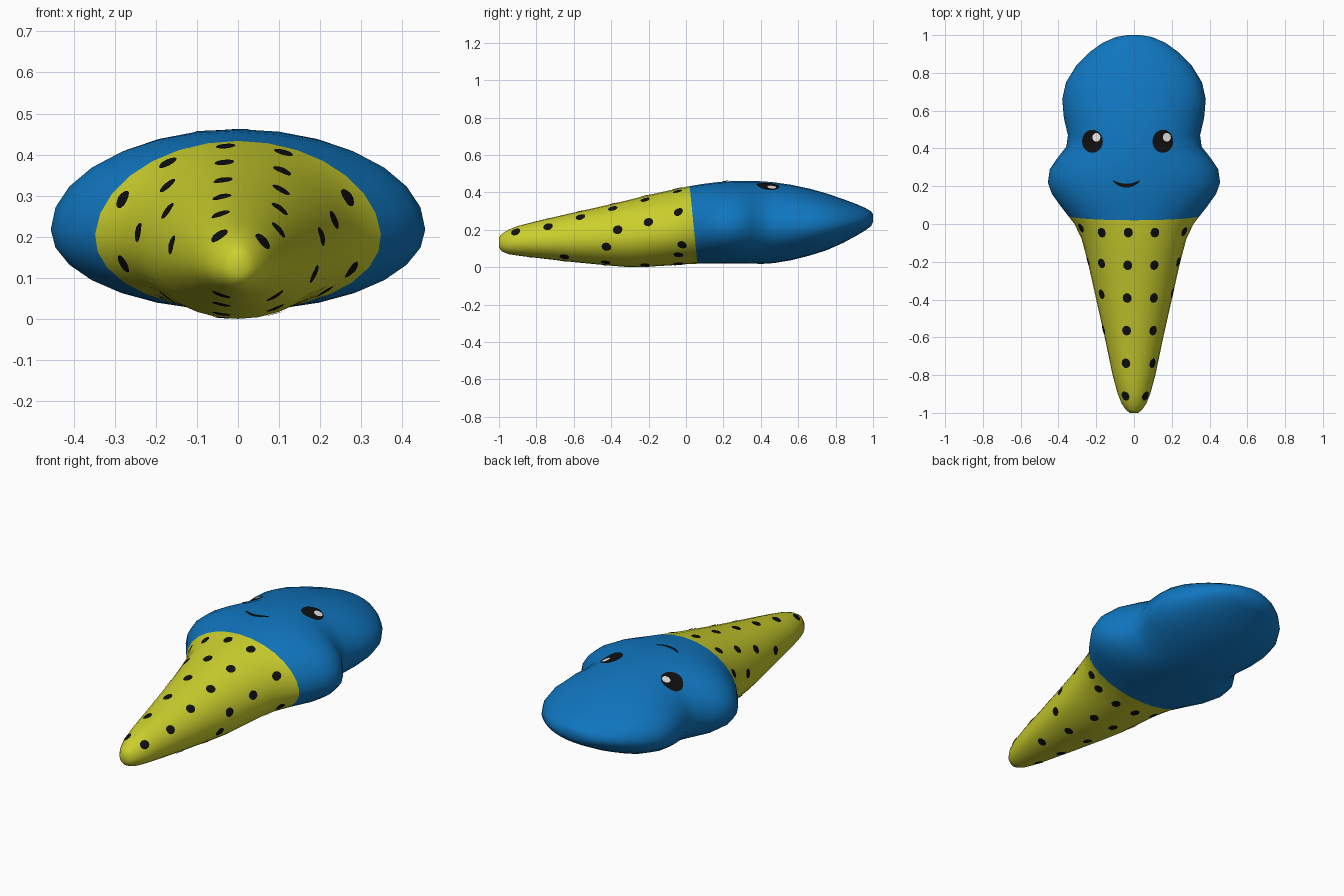
import bpy, bmesh, math
from mathutils import Vector
from mathutils.bvhtree import BVHTree

if "Cube" in bpy.data.objects:
    bpy.data.objects.remove(bpy.data.objects["Cube"])


def material(name, rgb):
    m = bpy.data.materials.new(name)
    m.diffuse_color = (*rgb, 1)
    m.use_nodes = True
    m.node_tree.nodes["Principled BSDF"].inputs["Base Color"].default_value = m.diffuse_color
    return m


BLUE = material("ice blue", (0.005, 0.18, 0.52))
YELLOW = material("cone yellow", (0.60, 0.63, 0.026))
BLACK = material("black", (0.005, 0.005, 0.005))
WHITE = material("white", (0.85, 0.85, 0.85))


def finish(bm, name, mats):
    me = bpy.data.meshes.new(name)
    for f in bm.faces:
        f.smooth = True
    bm.to_mesh(me)
    bm.free()
    for m in mats:
        me.materials.append(m)
    ob = bpy.data.objects.new(name, me)
    bpy.context.collection.objects.link(ob)
    return ob


# Body: oval rings lofted along y -> (y, half width, top z, bottom z)
RINGS = [
    (-1.0, 0.022, 0.160, 0.105), (-0.985, 0.042, 0.178, 0.085),
    (-0.95, 0.066, 0.200, 0.070), (-0.90, 0.086, 0.220, 0.062),
    (-0.80, 0.113, 0.246, 0.050), (-0.60, 0.155, 0.292, 0.027),
    (-0.40, 0.200, 0.337, 0.008), (-0.30, 0.222, 0.361, 0.0),
    (-0.20, 0.245, 0.386, 0.003), (-0.08, 0.277, 0.413, 0.010),
    (0.0, 0.315, 0.430, 0.016), (0.09, 0.385, 0.445, 0.020),
    (0.16, 0.435, 0.454, 0.020), (0.22, 0.456, 0.459, 0.020),
    (0.29, 0.446, 0.462, 0.020), (0.35, 0.405, 0.462, 0.019),
    (0.41, 0.358, 0.459, 0.018), (0.47, 0.350, 0.454, 0.022),
    (0.56, 0.371, 0.441, 0.037), (0.66, 0.380, 0.420, 0.062),
    (0.75, 0.360, 0.395, 0.090), (0.84, 0.305, 0.364, 0.130),
    (0.91, 0.235, 0.338, 0.168), (0.96, 0.165, 0.316, 0.198),
    (0.99, 0.095, 0.298, 0.220), (1.0, 0.035, 0.282, 0.243)]
SEG = 28

bm = bmesh.new()
loops = []
for y, hw, top, bot in RINGS:
    mid = bot + 0.45 * (top - bot)
    ring = []
    for i in range(SEG):
        a = 2 * math.pi * i / SEG
        s = math.sin(a)
        ring.append(bm.verts.new((hw * math.cos(a), y,
                                  mid + s * ((top - mid) if s > 0 else (mid - bot)))))
    loops.append(ring)
for r0, r1 in zip(loops, loops[1:]):
    for i in range(SEG):
        j = (i + 1) % SEG
        bm.faces.new((r0[i], r0[j], r1[j], r1[i]))
bm.faces.new(loops[0])
bm.faces.new(loops[-1][::-1])
# Slanted colour edge between cone and scoop
edge_point, edge_normal = Vector((0, 0.02, 0.43)), Vector((0, 1, 0.1))
bmesh.ops.bisect_plane(bm, geom=bm.verts[:] + bm.edges[:] + bm.faces[:],
                       plane_co=edge_point, plane_no=edge_normal)
bmesh.ops.recalc_face_normals(bm, faces=bm.faces[:])
for f in bm.faces:
    d = (f.calc_center_median() - edge_point).dot(edge_normal)
    f.material_index = 0 if d > 0 else 1
tree = BVHTree.FromBMesh(bm)
finish(bm, "scoop_and_cone", [BLUE, YELLOW])


def disc(bm, origin, direction, rx, ry, lift, flat=False, rings=2, seg=12):
    """Thin oval laid on the body where the ray hits it."""
    d = Vector(direction)
    hit, n, _, _ = tree.ray_cast(Vector(origin), d)
    if hit is None:
        return
    if flat:
        n = -d
    v = (Vector((0, 1, 0)) - n * n.y).normalized()
    u = v.cross(n)

    def put(x, y):
        p = hit + u * x + v * y
        q = tree.ray_cast(p + n * 0.1, -n)[0] or p
        return bm.verts.new(q + n * lift)
    centre, prev = put(0, 0), None
    for k in range(1, rings + 1):
        cur = [put(rx * k / rings * math.cos(2 * math.pi * i / seg),
                   ry * k / rings * math.sin(2 * math.pi * i / seg)) for i in range(seg)]
        for i in range(seg):
            j = (i + 1) % seg
            if prev:
                bm.faces.new((prev[i], cur[i], cur[j], prev[j]))
            else:
                bm.faces.new((centre, cur[i], cur[j]))
        prev = cur


# Eyes with highlights
DOWN = (0, 0, -1)
for side, x in (("left", -0.22), ("right", 0.153)):
    bm = bmesh.new()
    disc(bm, (x, 0.438, 2), DOWN, 0.055, 0.061, 0.004, True, 5, 24)
    finish(bm, side + "_eye", [BLACK])
    bm = bmesh.new()
    disc(bm, (x + 0.021, 0.459, 2), DOWN, 0.021, 0.023, 0.007, True, 2, 16)
    finish(bm, side + "_eye_highlight", [WHITE])

# Smile
bm = bmesh.new()
rows = []
for i in range(17):
    t = -1 + i / 8
    w = 0.010 * math.sqrt(max(0.15, 1 - t * t * 0.9))
    row = []
    for s in (-1, 0, 1):
        p = tree.ray_cast(Vector((-0.04 + 0.07 * t, 0.203 + 0.025 * t * t + s * w, 2)),
                          Vector(DOWN))[0]
        row.append(bm.verts.new(p + Vector((0, 0, 0.004))))
    rows.append(row)
for a, b in zip(rows, rows[1:]):
    for k in (0, 1):
        bm.faces.new((a[k], b[k], b[k + 1], a[k + 1]))
finish(bm, "smile", [BLACK])

# Cone spots: top, underside, right and left sides
bm = bmesh.new()
R = 0.024


def spot(origin, direction):
    disc(bm, origin, direction, R, R * 1.1, 0.003)


for k in range(6):
    y = -0.045 - 0.173 * k
    spot((-0.03 - 0.003 * k, y, 2), DOWN)
    spot((0.11 - 0.003 * k if k < 5 else 0.06, y, 2), DOWN)
    if k < 3:
        spot((-0.17, y + 0.01 * k, 2), DOWN)
for k, y in enumerate((-0.04, -0.22, -0.43, -0.65, -0.83)):
    for x in (-0.17, -0.04, 0.09, 0.21):
        if abs(x) < 0.24 - 0.17 * k / 4:
            spot((x, y, -1), (0, 0, 1))
for y, z in ((-0.04, 0.295), (-0.2, 0.24), (-0.365, 0.2), (-0.425, 0.11), (-0.02, 0.12)):
    spot((2, y, z), (-1, 0, 0))
for y, z in ((-0.02, 0.29), (-0.2, 0.21), (-0.56, 0.18), (-0.04, 0.135)):
    spot((-2, y, z), (1, 0, 0))
finish(bm, "cone_spots", [BLACK])
